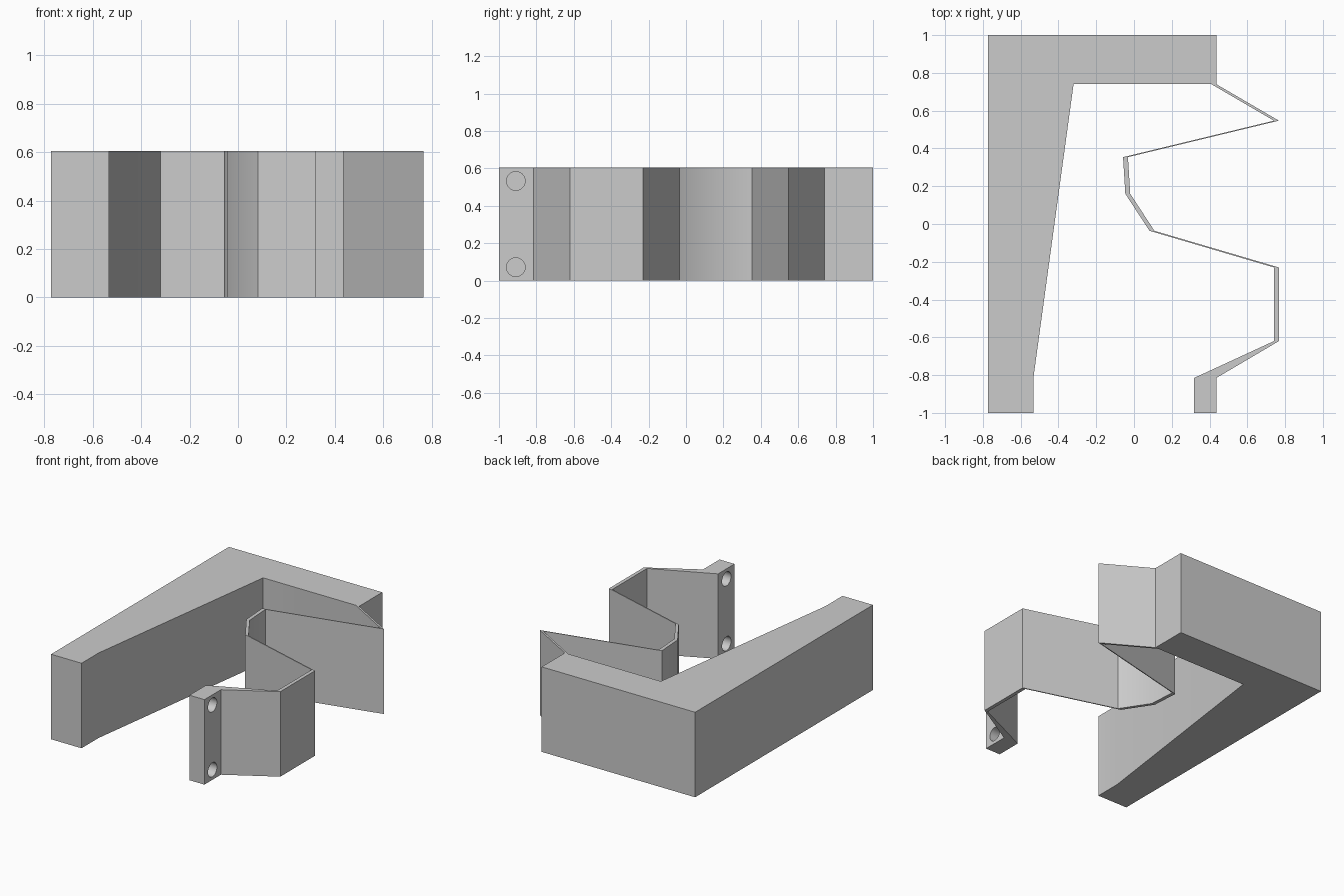
import bpy, bmesh, math

HEIGHT = 0.605
WALL = 0.026

cube = bpy.data.objects.get("Cube")
if cube:
    bpy.data.objects.remove(cube, do_unlink=True)

grey = bpy.data.materials.new("plain grey")
grey.use_nodes = True
colour = (0.6, 0.6, 0.6, 1)
grey.diffuse_color = colour
grey.node_tree.nodes["Principled BSDF"].inputs["Base Color"].default_value = colour


def extrude_profile(name, points):
    bm = bmesh.new()
    face = bm.faces.new([bm.verts.new((x, y, 0)) for x, y in points])
    up = bmesh.ops.extrude_face_region(bm, geom=[face])["geom"]
    bmesh.ops.translate(bm, vec=(0, 0, HEIGHT),
                        verts=[v for v in up if isinstance(v, bmesh.types.BMVert)])
    bmesh.ops.recalc_face_normals(bm, faces=bm.faces)
    mesh = bpy.data.meshes.new(name)
    bm.to_mesh(mesh)
    bm.free()
    mesh.materials.append(grey)
    obj = bpy.data.objects.new(name, mesh)
    bpy.context.collection.objects.link(obj)
    return obj


# Thick L-shaped arm: tapering side leg and back bar
arm = [(-0.772, -1), (-0.532, -1), (-0.532, -0.81), (-0.32, 0.74), (0.41, 0.74)]
back = [(0.436, 1), (-0.772, 1)]

# Outer side of the thin folded spring; the inner side is shifted along x
spring = [(0.436, 0.74), (0.767, 0.547), (-0.032, 0.354), (-0.02, 0.16),
          (0.108, -0.036), (0.767, -0.23), (0.767, -0.62)]
inner = [(x - WALL, y) for x, y in spring[1:]]

# Mounting lug at the free end of the spring
lug = [(0.436, -0.815), (0.436, -1), (0.318, -1), (0.318, -0.815)]

bracket = extrude_profile("spring_bracket",
                          arm + inner + lug[::-1] + spring[::-1] + back)

# Two screw holes through the lug
for i, z in enumerate((0.072, 0.533)):
    bpy.ops.mesh.primitive_cylinder_add(
        vertices=24, radius=0.05, depth=0.3,
        location=(0.377, -0.91, z), rotation=(0, math.pi / 2, 0))
    cutter = bpy.context.object
    cutter.name = f"screw_hole_cutter_{i + 1}"
    cutter.data.materials.append(grey)
    cutter.hide_render = True
    cutter.hide_set(True)
    cut = bracket.modifiers.new("screw hole", "BOOLEAN")
    cut.operation = "DIFFERENCE"
    cut.solver = "EXACT"
    cut.object = cutter

# Bake the holes, then smooth the gentle bends only
bpy.ops.object.select_all(action="DESELECT")
bpy.context.view_layer.objects.active = bracket
bracket.select_set(True)
for modifier in list(bracket.modifiers):
    bpy.ops.object.modifier_apply(modifier=modifier.name)
for obj in [o for o in bpy.data.objects if o.name.startswith("screw_hole_cutter")]:
    bpy.data.objects.remove(obj, do_unlink=True)
bpy.ops.object.shade_smooth_by_angle(angle=math.radians(35))
